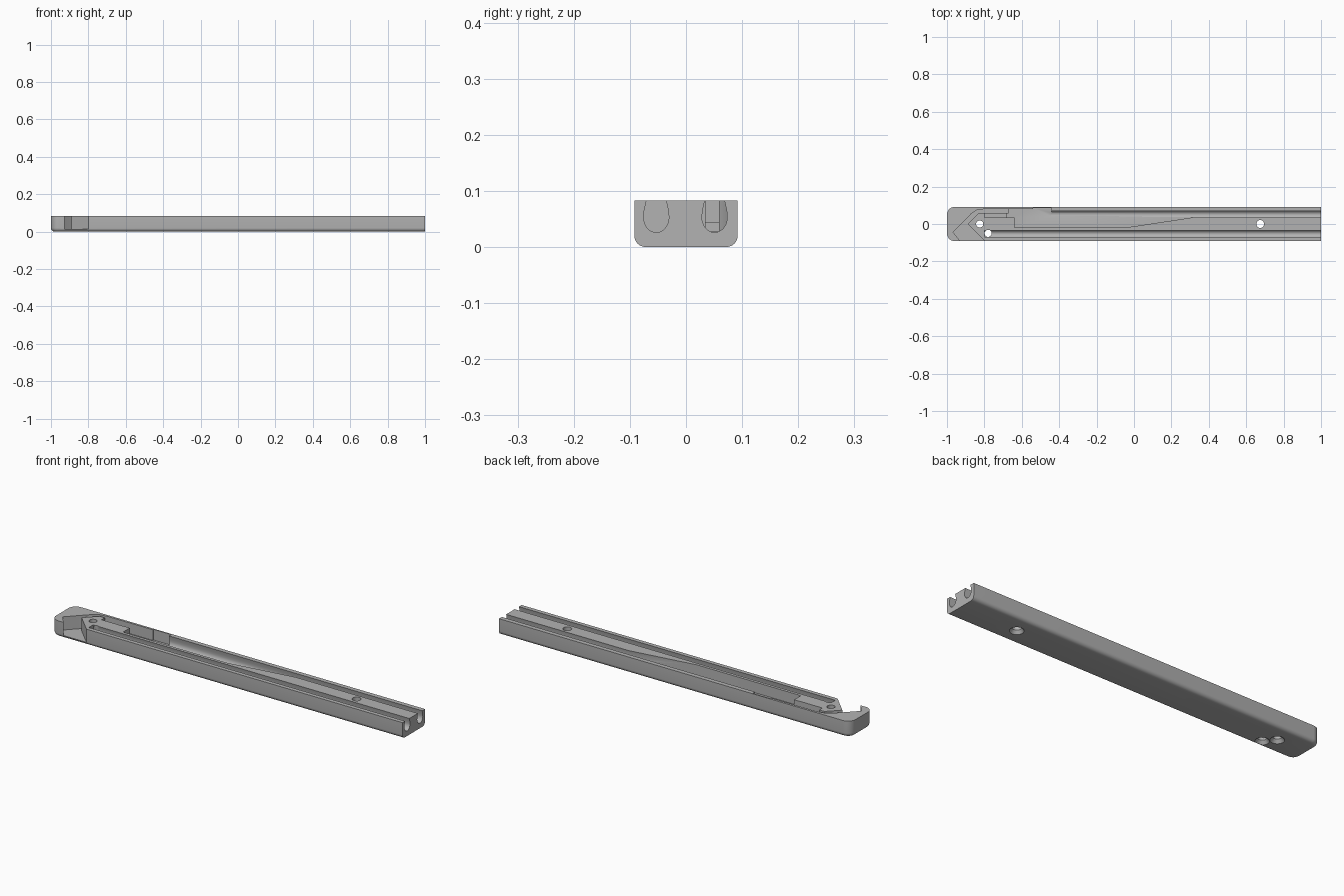
import bpy, bmesh, math
from mathutils import Matrix

old = bpy.data.objects.get("Cube")
if old:
    bpy.data.objects.remove(old, do_unlink=True)

HALF_W, HEIGHT = 0.092, 0.083

grey = bpy.data.materials.new("plain grey")
grey.use_nodes = True
colour = (0.45, 0.45, 0.45, 1)
grey.diffuse_color = colour
grey.node_tree.nodes["Principled BSDF"].inputs["Base Color"].default_value = colour


def make_object(name, bm):
    bmesh.ops.recalc_face_normals(bm, faces=bm.faces)
    mesh = bpy.data.meshes.new(name)
    bm.to_mesh(mesh)
    bm.free()
    mesh.materials.append(grey)
    obj = bpy.data.objects.new(name, mesh)
    bpy.context.collection.objects.link(obj)
    return obj


def prism(points, direction):
    """Extrude a closed outline of 3D points along a direction."""
    bm = bmesh.new()
    face = bm.faces.new([bm.verts.new(p) for p in points])
    top = bmesh.ops.extrude_face_region(bm, geom=[face])["geom"]
    verts = [g for g in top if isinstance(g, bmesh.types.BMVert)]
    bmesh.ops.translate(bm, verts=verts, vec=direction)
    return bm


def pocket(name, outline, floor):
    return make_object(name, prism([(x, y, floor) for x, y in outline], (0, 0, 0.2)))


def groove(name, y, start):
    """Round-bottomed channel, slightly narrower at its mouth."""
    pts = [(start, y + 0.0225 * math.cos(a), 0.053 + 0.027 * math.sin(a))
           for a in [math.pi * (1 + i / 16) for i in range(17)]]
    for side, z in ((0.0215, 0.065), (0.0175, HEIGHT), (0.0175, 0.12)):
        pts.append((start, y + side, z))
    for side, z in ((0.0175, 0.12), (0.0175, HEIGHT), (0.0215, 0.065)):
        pts.append((start, y - side, z))
    return make_object(name, prism(pts, (1.2 - start, 0, 0)))


def screw_hole(name, x, y, radius):
    """Through hole with a countersink underneath."""
    bm = bmesh.new()
    rings = []
    for r, z in ((0.036, -0.004), (radius, 0.016), (radius, 0.15)):
        rings.append([bm.verts.new((x + r * math.cos(math.tau * i / 32),
                                    y + r * math.sin(math.tau * i / 32), z))
                      for i in range(32)])
    for low, high in zip(rings, rings[1:]):
        for i in range(32):
            j = (i + 1) % 32
            bm.faces.new((low[i], low[j], high[j], high[i]))
    bm.faces.new(rings[0])
    bm.faces.new(rings[-1])
    return make_object(name, bm)


# Bar body: rounded end in plan, rounded lower edges, square far end
bm = bmesh.new()
bmesh.ops.create_cube(bm, size=1, matrix=Matrix.Translation((0, 0, HEIGHT / 2))
                      @ Matrix.Diagonal((2, 2 * HALF_W, HEIGHT, 1)))
corners = [e for e in bm.edges if all(v.co.x < -0.9 for v in e.verts)
           and abs(e.verts[0].co.z - e.verts[1].co.z) > 0.01]
bmesh.ops.bevel(bm, geom=corners, offset=0.042, segments=8, profile=0.5, affect='EDGES')
lower = [e for e in bm.edges if all(v.co.z < 0.001 for v in e.verts)
         and not all(v.co.x > 0.99 for v in e.verts)]
bmesh.ops.bevel(bm, geom=lower, offset=0.02, segments=6, profile=0.5, affect='EDGES')
body = make_object("bar_body", bm)

# Hooked channel around the pointed nose, and the long tapering recess
hook_outline = [(-0.67, 0.08), (-0.8, 0.08), (-0.84, 0.074), (-0.87, 0.055),
                (-0.967, -0.044), (-0.922, -0.1), (-0.79, -0.1), (-0.89, 0),
                (-0.83, 0.06), (-0.67, 0.06)]
recess_outline = [(-0.68, 0.035), (-0.64, 0.035), (-0.64, -0.02), (-0.05, -0.02),
                  (0.32, 0.036), (-0.08, 0.04), (-0.08, 0.06), (-0.44, 0.06),
                  (-0.44, 0.074), (-0.44, 0.086), (-0.54, 0.086), (-0.54, 0.0805),
                  (-0.68, 0.0805)]
shelf_outline = [(-0.8, 0.034), (-0.675, 0.034), (-0.675, 0.061), (-0.8, 0.061)]

cutters = [
    pocket("hook_channel_cutter", hook_outline, 0.015),
    pocket("recess_cutter", recess_outline, 0.028),
    pocket("shelf_cutter", shelf_outline, 0.045),
    groove("front_groove_cutter", -0.053, -0.8),
    groove("back_groove_cutter", 0.051, -0.445),
    screw_hole("nose_hole_cutter", -0.825, 0, 0.019),
    screw_hole("groove_hole_cutter", -0.78, -0.05, 0.019),
    screw_hole("rear_hole_cutter", 0.675, 0, 0.021),
]

# Carve the body with each cutter, then discard the cutters
bpy.ops.object.select_all(action='DESELECT')
body.select_set(True)
bpy.context.view_layer.objects.active = body
for cutter in cutters:
    cutter.hide_render = True
    mod = body.modifiers.new(cutter.name, 'BOOLEAN')
    mod.operation = 'DIFFERENCE'
    mod.solver = 'EXACT'
    mod.object = cutter
    bpy.ops.object.modifier_apply(modifier=mod.name)
    bpy.data.objects.remove(cutter, do_unlink=True)

bpy.ops.object.shade_smooth_by_angle(angle=math.radians(30))
